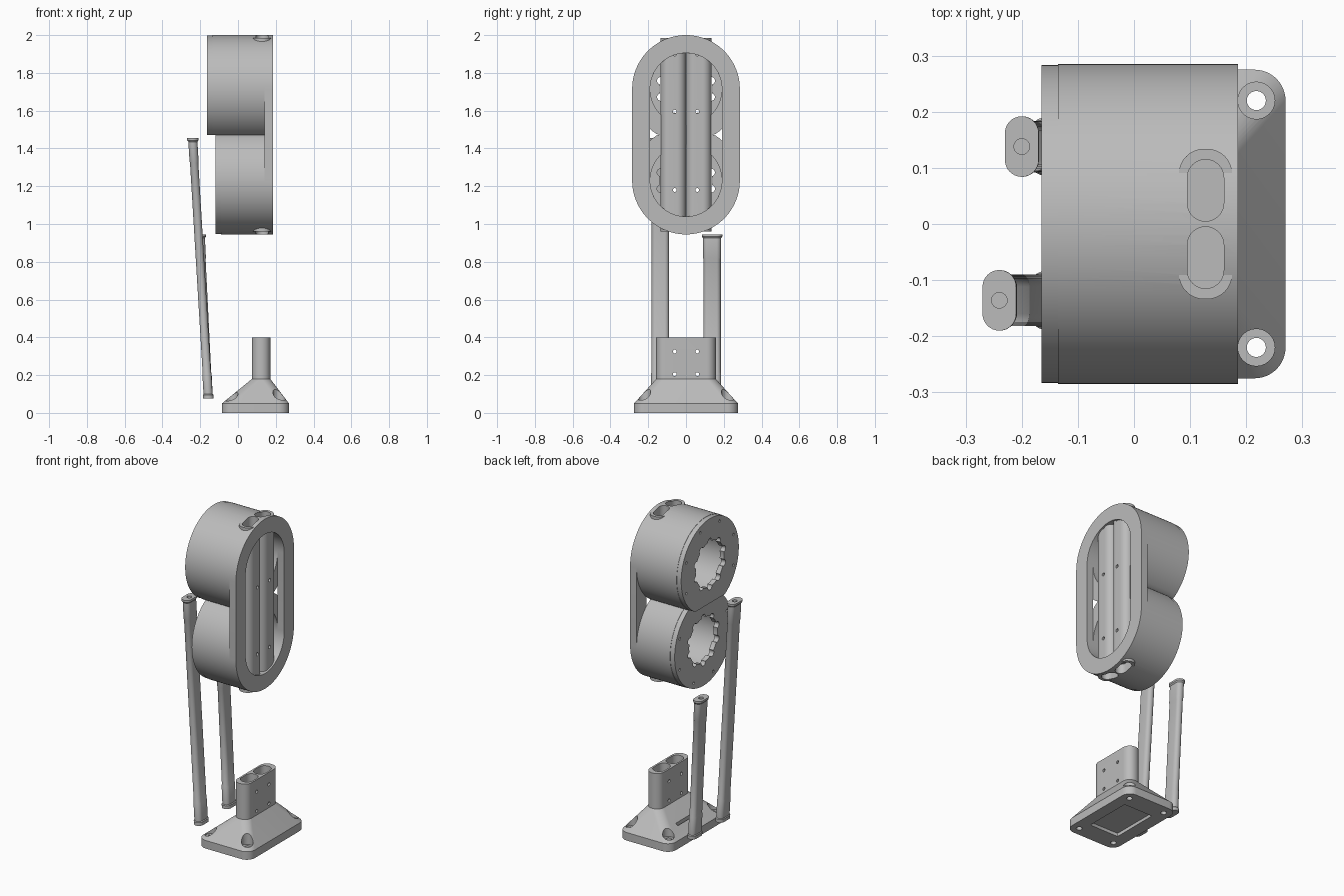
import bpy, bmesh, math
from mathutils import Vector

cube = bpy.data.objects.get("Cube")
if cube:
    bpy.data.objects.remove(cube, do_unlink=True)

GREY = bpy.data.materials.new("light grey")
GREY.use_nodes = True
GREY.diffuse_color = (0.5, 0.5, 0.5, 1)
GREY.node_tree.nodes["Principled BSDF"].inputs["Base Color"].default_value = (0.5, 0.5, 0.5, 1)


def rounded(cu, cv, w, h, r, n=12):
    """Outline of a rounded rectangle; becomes a slot or circle at full radius."""
    pts = []
    for k, (su, sv) in enumerate([(1, 1), (-1, 1), (-1, -1), (1, -1)]):
        for i in range(n + 1):
            a = math.pi / 2 * (k + i / n)
            pts.append((cu + su * (w / 2 - r) + r * math.cos(a),
                        cv + sv * (h / 2 - r) + r * math.sin(a)))
    return pts


def circle(cu, cv, r, n=6):
    return rounded(cu, cv, 2 * r, 2 * r, r, n)


def loft(name, rings):
    """Skin equal rings of points and cap both ends."""
    bm = bmesh.new()
    loops = [[bm.verts.new(p) for p in ring] for ring in rings]
    for a, b in zip(loops, loops[1:]):
        for i in range(len(a)):
            j = (i + 1) % len(a)
            bm.faces.new((a[i], a[j], b[j], b[i]))
    bm.faces.new(loops[0])
    bm.faces.new(loops[-1])
    bmesh.ops.remove_doubles(bm, verts=bm.verts, dist=1e-5)
    bmesh.ops.recalc_face_normals(bm, faces=bm.faces)
    mesh = bpy.data.meshes.new(name)
    bm.to_mesh(mesh)
    bm.free()
    mesh.materials.append(GREY)
    ob = bpy.data.objects.new(name, mesh)
    bpy.context.scene.collection.objects.link(ob)
    return ob


def prism(name, pts, axis, lo, hi):
    place = {"x": lambda u, v, d: Vector((d, u, v)),
             "z": lambda u, v, d: Vector((u, v, d))}[axis]
    return loft(name, [[place(u, v, d) for u, v in pts] for d in (lo, hi)])


def cut(ob, *prisms):
    """Subtract prisms given as (outline, axis, low, high)."""
    cutters = []
    for spec in prisms:
        c = prism("cutter", *spec)
        c.hide_render = True
        cutters.append(c)
        m = ob.modifiers.new("cut", "BOOLEAN")
        m.operation, m.solver, m.object = "DIFFERENCE", "EXACT", c
    deps = bpy.context.evaluated_depsgraph_get()
    mesh = bpy.data.meshes.new_from_object(ob.evaluated_get(deps))
    ob.modifiers.clear()
    ob.data = mesh
    for c in cutters:
        bpy.data.objects.remove(c, do_unlink=True)


parts = []
R, CAVITY, BORE = 0.285, 0.19, 0.14
TOP_Z, LOW_Z = 1.715, 1.23
MID_Z = (TOP_Z + LOW_Z) / 2
TUBE_X = 0.1275

# Oval pits in the top and bottom of the twin tubes
pits = [(rounded(TUBE_X, s * 0.06, 0.065, 0.11, 0.0325), "z", lo, hi)
        for s in (-1, 1) for lo, hi in ((1.94, 2.1), (0.85, 1.005))]

# Two motor drums, each a shell with a thin end cap
for name, cz, x0, side in (("upper", TOP_Z, -0.165, 1), ("lower", LOW_Z, -0.12, -1)):
    def clipped(r):
        return [(y, MID_Z + side * max(0, side * (z - MID_Z))) for y, z in circle(0, cz, r, 24)]
    seam = x0 + 0.03
    shell = prism(name + "_drum", clipped(R), "x", seam, 0.14)
    cut(shell, (circle(0, cz, CAVITY, 16), "x", seam - 0.1, 0.3), *pits)

    cap = prism(name + "_drum_cap", clipped(R - 0.002), "x", x0, seam)
    holes = [(circle(0, cz, BORE, 16), "x", -0.4, 0.1)]
    for i in range(10):
        a = math.tau * (i + 0.5) / 10
        c, s = math.cos(a), math.sin(a)
        holes.append((circle(BORE * c, cz + BORE * s, 0.02), "x", -0.4, 0.1))
    for i in range(8):
        a = math.tau * (i + 0.5) / 8
        y, z = 0.25 * math.cos(a), cz + 0.25 * math.sin(a)
        if abs(z - MID_Z) > 0.03 and side * (z - MID_Z) > 0:
            holes.append((circle(y, z, 0.008, 3), "x", -0.4, x0 + 0.015))
    cut(cap, *holes)
    parts += [shell, cap]

# Slotted side plate joining the drums
span = TOP_Z - LOW_Z
plate = prism("side_plate", rounded(0, MID_Z, 2 * R, span + 2 * R, R, 24), "x", 0.14, 0.185)
cut(plate, (rounded(0, MID_Z, 2 * CAVITY, span + 2 * CAVITY, CAVITY, 20), "x", 0, 0.3), *pits)
parts.append(plate)

# Twin oval tubes running through the drums
for s, name in ((1, "left_tube"), (-1, "right_tube")):
    tube = prism(name, rounded(TUBE_X, s * 0.0675, 0.095, 0.133, 0.045), "z", 0.96, 1.985)
    cut(tube, *[p for i, p in enumerate(pits) if (i > 1) == (s > 0)],
        *[(circle(s * 0.06, z, 0.01, 4), "x", 0, 0.3) for z in (1.18, 1.595, 1.9)])
    parts.append(tube)

# Tapered foot with rounded corners
base = rounded(0.0925, 0, 0.355, 0.55, 0.055)
neck = rounded(0.1225, 0, 0.097, 0.315, 0.047)
foot = loft("foot", [[Vector((x, y, z)) for x, y in ring]
                     for ring, z in ((base, 0), (base, 0.05), (neck, 0.18), (neck, 0.40))])
foot_cuts = [(rounded(0.095, 0, 0.2, 0.3, 0.01, 2), "z", -0.1, 0.02),
             (rounded(-0.02, 0, 0.014, 0.24, 0.006, 3), "z", 0.085, 0.3)]
for s in (-1, 1):
    foot_cuts.append((rounded(0.1225, s * 0.065, 0.075, 0.118, 0.037), "z", 0.16, 0.5))
    foot_cuts += [(circle(s * 0.06, z, 0.01, 4), "x", 0, 0.3) for z in (0.205, 0.325)]
    for x in (-0.033, 0.218):
        foot_cuts.append((circle(x, s * 0.22, 0.033), "z", 0.055, 0.3))
        foot_cuts.append((circle(x, s * 0.22, 0.017), "z", -0.1, 0.1))
cut(foot, *foot_cuts)
parts.append(foot)


# Leaning struts with flanged ends and a lower collar
def strut(name, y, x_top, z_top):
    x_low, z_low = -0.157, 0.075
    stations = [(z_low, 0.056, 0.104), (z_low + 0.02, 0.056, 0.104),
                (z_low + 0.025, 0.048, 0.096), (0.21, 0.048, 0.096),
                (0.215, 0.044, 0.092), (z_top - 0.13, 0.044, 0.092),
                (z_top - 0.125, 0.048, 0.096), (z_top - 0.02, 0.048, 0.096),
                (z_top - 0.012, 0.06, 0.108), (z_top, 0.06, 0.108)]
    rings = []
    for z, w, d in stations:
        x = x_low + (x_top - x_low) * (z - z_low) / (z_top - z_low)
        rings.append([Vector((px, py, z)) for px, py in rounded(x, y, w, d, w / 2, 8)])
    ob = loft(name, rings)
    cut(ob, (circle(x_top, y, 0.014), "z", z_top - 0.05, z_top + 0.1))
    parts.append(ob)


strut("tall_strut", -0.136, -0.24, 1.455)
strut("short_strut", 0.138, -0.2, 0.945)

# Smooth the round walls and keep the edges crisp
bpy.ops.object.select_all(action="DESELECT")
for ob in parts:
    ob.select_set(True)
bpy.context.view_layer.objects.active = parts[0]
bpy.ops.object.shade_smooth_by_angle(angle=math.radians(30))
